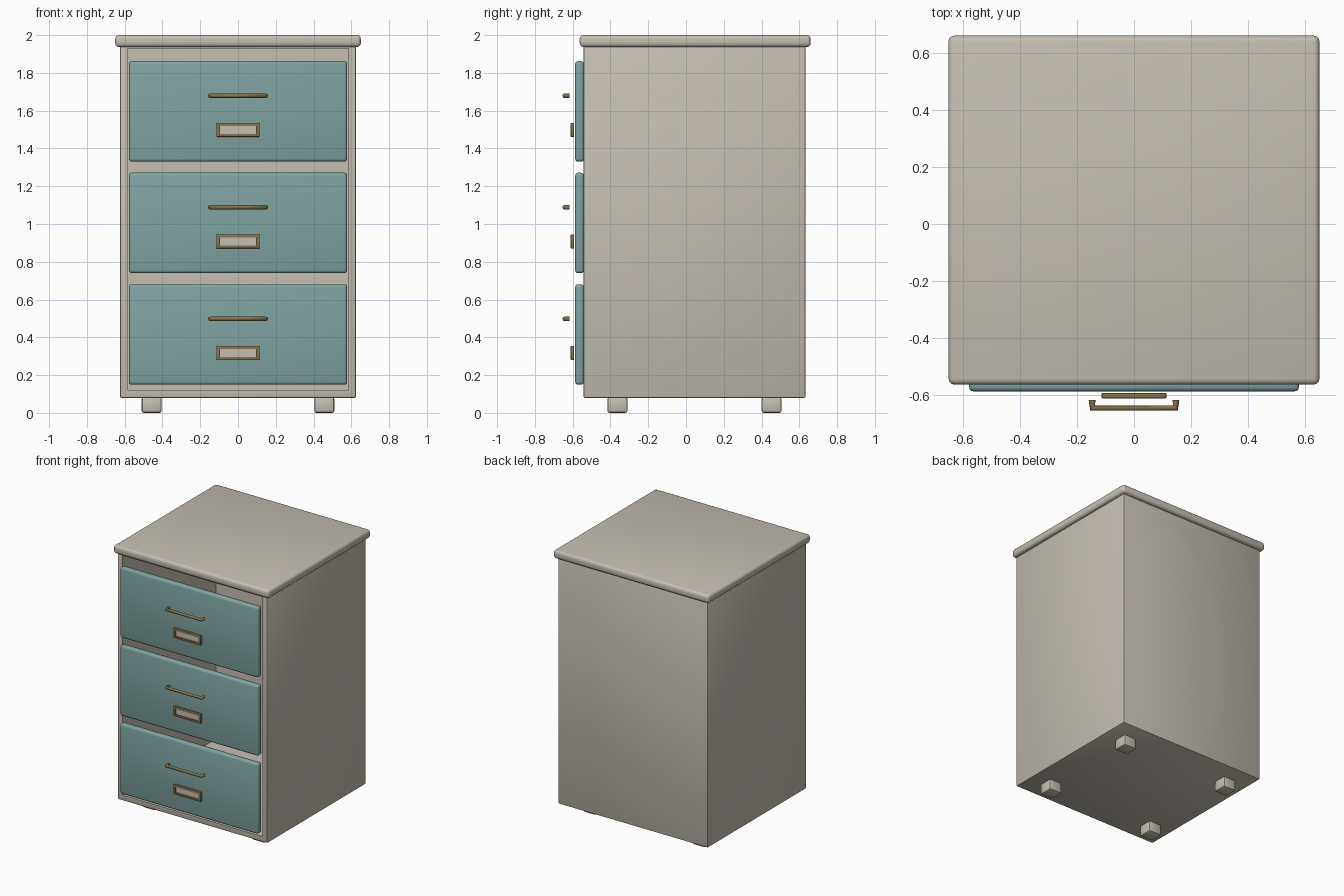
import bpy, bmesh
from mathutils import Vector

if "Cube" in bpy.data.objects:
    bpy.data.objects.remove(bpy.data.objects["Cube"])


def material(name, color):
    m = bpy.data.materials.new(name)
    m.diffuse_color = (*color, 1)
    m.use_nodes = True
    m.node_tree.nodes["Principled BSDF"].inputs["Base Color"].default_value = m.diffuse_color
    return m


BEIGE = material("beige_paint", (0.56, 0.52, 0.45))
TEAL = material("teal_paint", (0.21, 0.37, 0.36))
BRASS = material("aged_brass", (0.25, 0.17, 0.07))


def box_mesh(lo, hi, bevel, segments):
    lo, hi = Vector(lo), Vector(hi)
    bm = bmesh.new()
    bmesh.ops.create_cube(bm, size=1)
    for v in bm.verts:
        v.co = (lo + hi) / 2 + v.co * (hi - lo)
    if bevel:
        bmesh.ops.bevel(bm, geom=bm.edges[:], offset=bevel, segments=segments,
                        profile=0.5, affect='EDGES')
    return bm


def finish(name, bm, mat):
    bmesh.ops.recalc_face_normals(bm, faces=bm.faces[:])
    me = bpy.data.meshes.new(name)
    bm.to_mesh(me)
    bm.free()
    me.materials.append(mat)
    ob = bpy.data.objects.new(name, me)
    bpy.context.collection.objects.link(ob)
    bpy.ops.object.select_all(action='DESELECT')
    ob.select_set(True)
    bpy.context.view_layer.objects.active = ob
    bpy.ops.object.shade_smooth_by_angle()
    return ob


def box(name, lo, hi, mat, bevel=0.0, segments=2):
    return finish(name, box_mesh(lo, hi, bevel, segments), mat)


def recess_front(bm, rim, depth):
    """Inset the front (-y) face and push it back; returns the recessed face."""
    bm.normal_update()
    front = max((f for f in bm.faces if f.normal.y < -0.99), key=lambda f: f.calc_area())
    bmesh.ops.inset_region(bm, faces=[front], thickness=rim)
    rim_verts = list(front.verts)
    ext = bmesh.ops.extrude_discrete_faces(bm, faces=[front])
    back = ext["faces"][0]
    bmesh.ops.translate(bm, verts=list(back.verts), vec=(0, depth, 0))
    return rim_verts + list(back.verts)


# Hollow carcass, open at the front; cavity reaches up to the top slab
bm = box_mesh((-0.625, -0.543, 0.08), (0.625, 0.633, 1.94), 0.007, 2)
for v in recess_front(bm, 0.048, 1.115):
    if v.co.z > 1:
        v.co.z = 1.93
finish("carcass", bm, BEIGE)

# Overhanging top slab
box("top_slab", (-0.65, -0.563, 1.937), (0.65, 0.66, 2.0), BEIGE, 0.02, 3)

# Feet
for xn, x in (("left", -0.457), ("right", 0.457)):
    for yn, y in (("front", -0.363), ("back", 0.453)):
        box(f"{yn}_{xn}_foot", (x - 0.053, y - 0.053, 0), (x + 0.053, y + 0.053, 0.085),
            BEIGE, 0.012)

# Drawer fronts, each with a bar pull and a framed label card
for i, name in enumerate(("bottom", "middle", "top")):
    z = 0.415 + 0.5905 * i
    box(f"{name}_drawer_front", (-0.578, -0.587, z - 0.266), (0.578, -0.54, z + 0.266),
        TEAL, 0.016, 3)

    # Label frame and card
    zl = z - 0.098
    bm = box_mesh((-0.114, -0.611, zl - 0.037), (0.114, -0.592, zl + 0.037), 0.004, 2)
    recess_front(bm, 0.017, 0.01)
    finish(f"{name}_label_frame", bm, BRASS)
    box(f"{name}_label_card", (-0.094, -0.604, zl - 0.026), (0.094, -0.598, zl + 0.026), BEIGE)

    # Bar pull swept along a U-shaped path
    cu = bpy.data.curves.new(f"{name}_handle", 'CURVE')
    cu.dimensions = '3D'
    cu.bevel_depth = 0.012
    cu.bevel_resolution = 2
    cu.use_fill_caps = True
    path = [(-0.147, -0.617), (-0.145, -0.645), (0.145, -0.645), (0.147, -0.617)]
    sp = cu.splines.new('POLY')
    sp.points.add(len(path) - 1)
    for p, (x, y) in zip(sp.points, path):
        p.co = (x, y, z + 0.083, 1)
    cu.materials.append(BRASS)
    bpy.context.collection.objects.link(bpy.data.objects.new(f"{name}_handle", cu))
